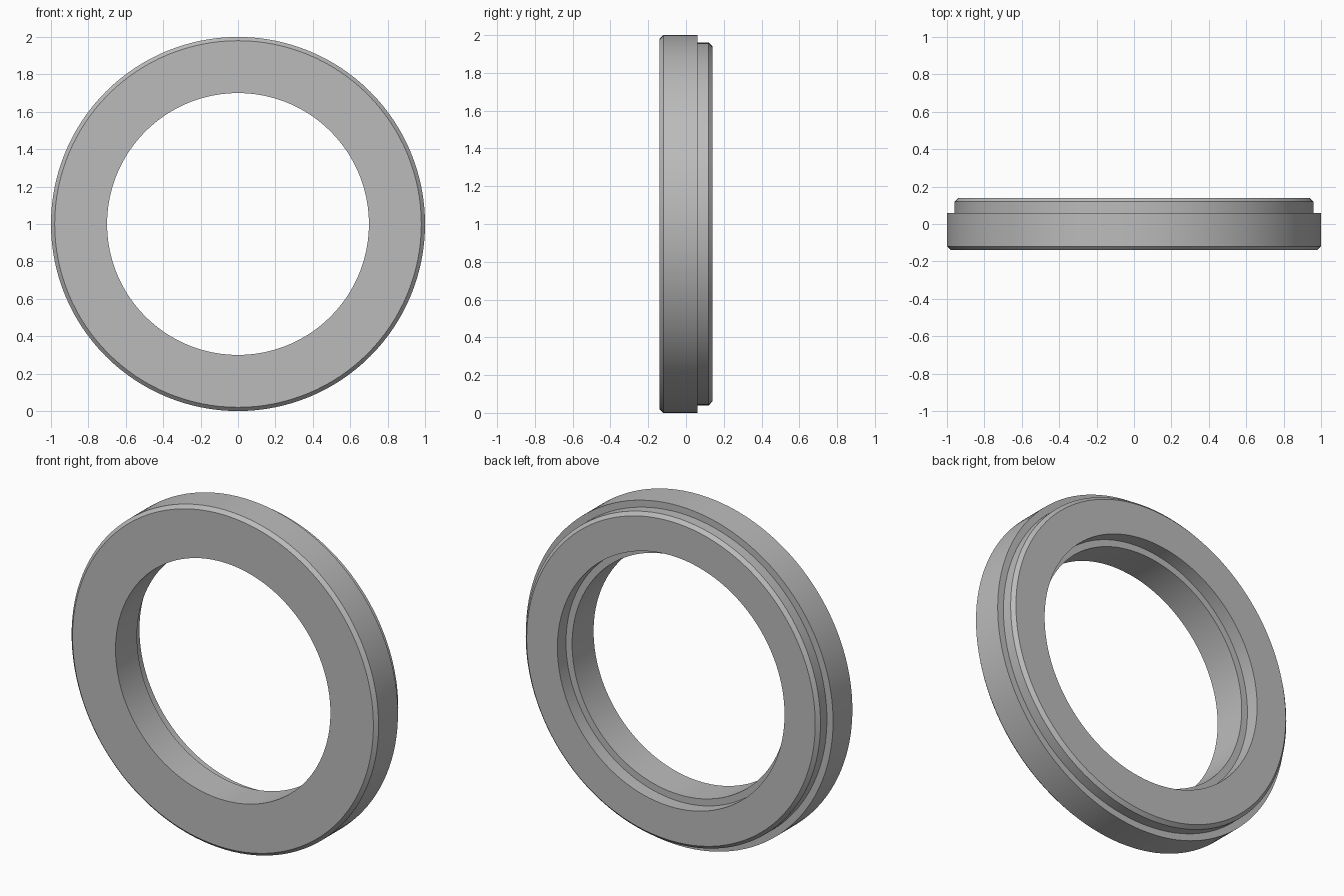
import bpy
import bmesh
import math
from mathutils import Matrix, Vector

cube = bpy.data.objects.get("Cube")
if cube:
    bpy.data.objects.remove(cube, do_unlink=True)

SEGMENTS = 128

# Plain grey metal
grey = bpy.data.materials.new("grey")
grey.use_nodes = True
colour = (0.5, 0.5, 0.5, 1.0)
grey.diffuse_color = colour
grey.node_tree.nodes["Principled BSDF"].inputs["Base Color"].default_value = colour

# Closed cross-section as (radius, y): chamfered stepped rim, counterbored back
profile = [
    (0.70, -0.14), (0.98, -0.14), (1.00, -0.12), (1.00, 0.06), (0.96, 0.06),
    (0.96, 0.12), (0.94, 0.14), (0.74, 0.14), (0.74, 0.06), (0.70, 0.06),
]

# Revolve the cross-section around the y axis
bm = bmesh.new()
rings = []
for i in range(SEGMENTS):
    turn = Matrix.Rotation(2 * math.pi * i / SEGMENTS, 3, "Y")
    rings.append([bm.verts.new(turn @ Vector((r, y, 0))) for r, y in profile])
for i, ring in enumerate(rings):
    following = rings[(i + 1) % SEGMENTS]
    for j in range(len(profile)):
        k = (j + 1) % len(profile)
        bm.faces.new((ring[j], ring[k], following[k], following[j]))
bmesh.ops.recalc_face_normals(bm, faces=bm.faces)

mesh = bpy.data.meshes.new("stepped_ring")
bm.to_mesh(mesh)
bm.free()
mesh.materials.append(grey)

# Stand the ring on the ground
ring_object = bpy.data.objects.new("stepped_ring", mesh)
ring_object.location.z = 1.0
bpy.context.collection.objects.link(ring_object)

# Smooth around the rim, crisp at the steps and chamfers
bpy.ops.object.select_all(action="DESELECT")
ring_object.select_set(True)
bpy.context.view_layer.objects.active = ring_object
bpy.ops.object.shade_smooth_by_angle(angle=math.radians(30))
